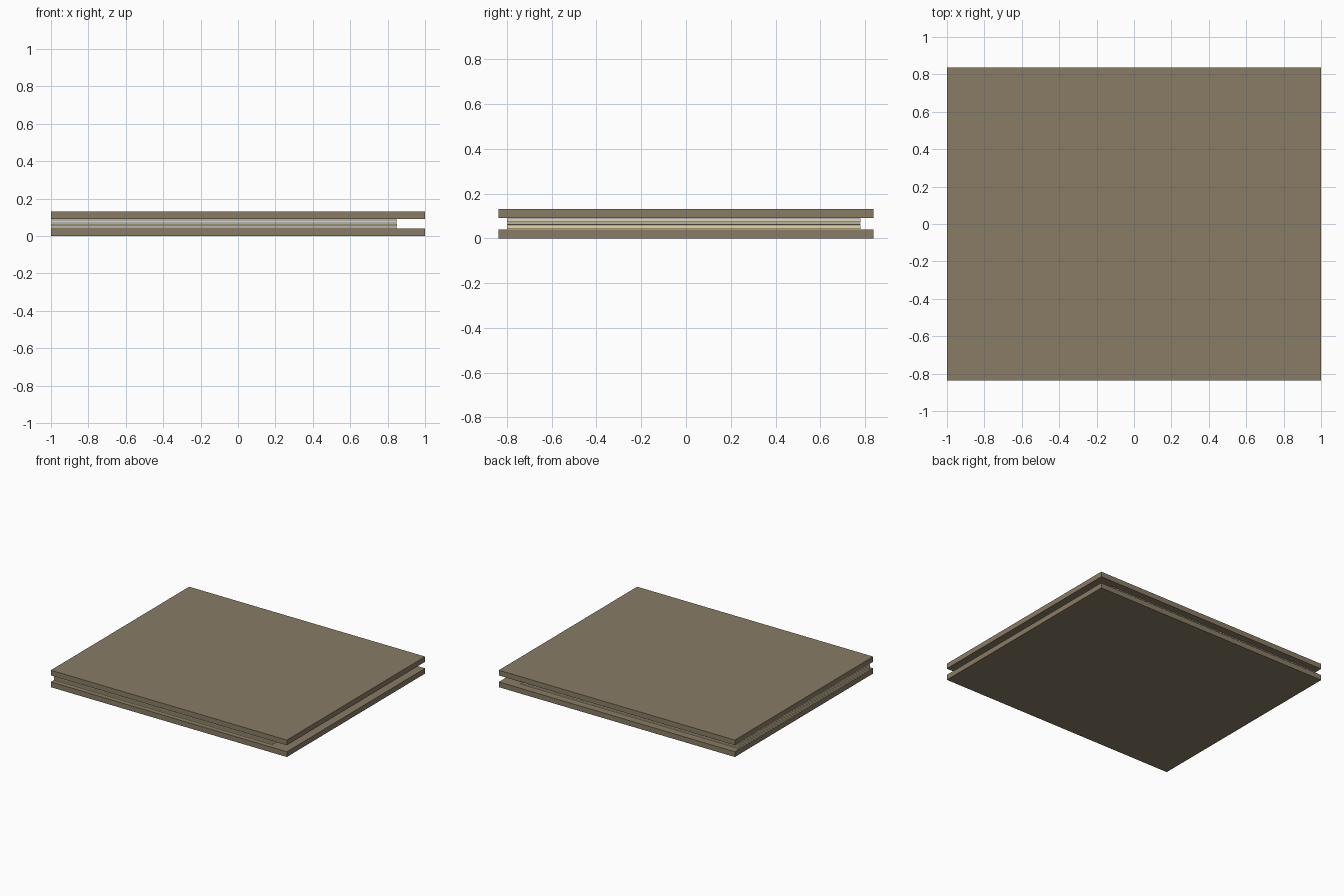
import bpy

if "Cube" in bpy.data.objects:
    bpy.data.objects.remove(bpy.data.objects["Cube"])


def material(name, rgb):
    m = bpy.data.materials.new(name)
    m.diffuse_color = (*rgb, 1.0)
    m.use_nodes = True
    m.node_tree.nodes["Principled BSDF"].inputs["Base Color"].default_value = m.diffuse_color
    return m


def box(name, x, y, z, mat):
    """Box from (min, max) pairs on each axis."""
    bpy.ops.mesh.primitive_cube_add(size=1)
    o = bpy.context.object
    o.name = name
    o.location = [(a + b) / 2 for a, b in (x, y, z)]
    o.scale = [b - a for a, b in (x, y, z)]
    bpy.ops.object.transform_apply(location=True, rotation=False, scale=True)
    o.data.materials.append(mat)
    return o


board = material("board", (0.25, 0.2, 0.13))
paper = material("paper", (0.8, 0.68, 0.43))

# Two thick cover boards
for name, z in (("bottom_cover", 0.0), ("top_cover", 0.09)):
    box(name, (-1, 1), (-0.837, 0.837), (z, z + 0.04), board)

# Stack of thin pages, flush with the left edge and inset on the others
count = 8
pitch = 0.05 / count
for i in range(count):
    z = 0.04 + i * pitch
    box(f"page_{i + 1}", (-0.999, 0.85), (-0.80, 0.78),
        (z + 0.0007, z + pitch - 0.0007), paper)
